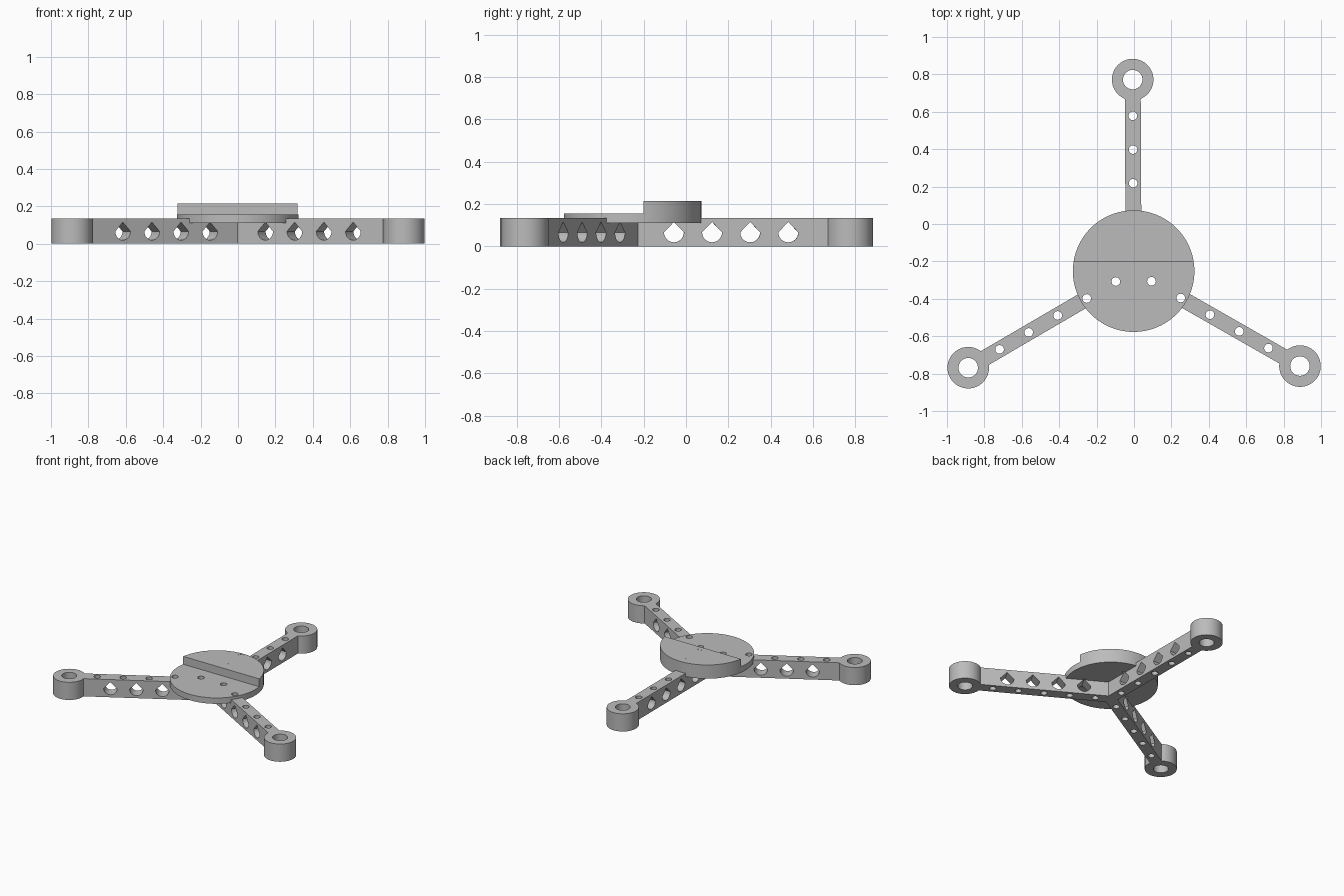
import bpy, bmesh, math
from mathutils import Matrix, Vector

old = bpy.data.objects.get("Cube")
if old:
    bpy.data.objects.remove(old, do_unlink=True)

HUB = Matrix.Translation((-0.002, -0.252, 0))
ANGLES = [math.radians(90.28 + 120 * i) for i in range(3)]
REACH, HEIGHT, HALF_WIDTH = 1.024, 0.135, 0.0425

grey = bpy.data.materials.new("plain_grey")
grey.use_nodes = True
colour = (0.5, 0.5, 0.5, 1)
grey.diffuse_color = colour
grey.node_tree.nodes["Principled BSDF"].inputs["Base Color"].default_value = colour


def circle(radius, sides, centre=(0, 0)):
    return [(centre[0] + radius * math.cos(math.tau * i / sides),
             centre[1] + radius * math.sin(math.tau * i / sides)) for i in range(sides)]


def prism(bm, outline, low, high, matrix):
    """Extrude a flat outline from low to high, then place it."""
    base = [bm.verts.new((x, y, low)) for x, y in outline]
    top = [bm.verts.new((x, y, high)) for x, y in outline]
    bm.faces.new(base[::-1])
    bm.faces.new(top)
    for i in range(len(base)):
        j = (i + 1) % len(base)
        bm.faces.new((base[i], base[j], top[j], top[i]))
    bmesh.ops.transform(bm, matrix=matrix, verts=base + top)


def make(name, bm):
    bmesh.ops.recalc_face_normals(bm, faces=bm.faces)
    mesh = bpy.data.meshes.new(name)
    bm.to_mesh(mesh)
    bm.free()
    mesh.materials.append(grey)
    obj = bpy.data.objects.new(name, mesh)
    bpy.context.collection.objects.link(obj)
    return obj


def solid(name, outline, low, high, matrix):
    bm = bmesh.new()
    prism(bm, outline, low, high, matrix)
    return make(name, bm)


def boolean(obj, other, operation, keep=False):
    mod = obj.modifiers.new(operation.lower(), 'BOOLEAN')
    mod.operation, mod.solver, mod.object = operation, 'EXACT', other
    bpy.context.view_layer.objects.active = obj
    bpy.ops.object.modifier_apply(modifier=mod.name)
    if not keep:
        bpy.data.objects.remove(other, do_unlink=True)


def rectangle(x0, x1, y0, y1):
    return [(x0, y0), (x1, y0), (x1, y1), (x0, y1)]


# Three arms with end rings, fused into one frame
frame = None
for angle in ANGLES:
    place = HUB @ Matrix.Rotation(angle, 4, 'Z')
    arm = solid("arm", rectangle(0, REACH, -HALF_WIDTH, HALF_WIDTH), 0, HEIGHT, place)
    ring = solid("end_ring", circle(0.111, 64, (REACH, 0)), 0, HEIGHT, place)
    boolean(arm, ring, 'UNION')
    if frame:
        boolean(frame, arm, 'UNION')
    else:
        frame = arm
frame.name = "three_arm_frame"

# Round mounting plate with a lower front step
plate = solid("mounting_plate", circle(0.325, 96), 0.11, 0.215, HUB)
step = solid("step_cutter", rectangle(-1, 1, -1, -0.2), 0.155, 0.4, Matrix())
boolean(plate, step, 'DIFFERENCE')

# Cutters: ring bores, vertical screw holes and sideways teardrop holes
bm = bmesh.new()
R = 0.047
teardrop = [(R * math.cos(a), R * math.sin(a))
            for a in (math.pi * (1 + i / 16) for i in range(17))] + [(0, R * 1.05)]
sideways = Matrix.Rotation(math.pi / 2, 4, 'X')
for angle in ANGLES:
    place = HUB @ Matrix.Rotation(angle, 4, 'Z')
    prism(bm, circle(0.052, 40, (REACH, 0)), -0.1, 0.4, place)
    for i in range(5):
        prism(bm, circle(0.023, 24, (0.11 + 0.18 * i, 0)), -0.1, 0.4, place)
    for i in range(4):
        spot = Matrix.Translation((0.195 + 0.18 * i, 0, 0.066))
        prism(bm, teardrop, -0.06, 0.06, place @ spot @ sideways)
holes = make("hole_cutters", bm)
holes.hide_render = True
boolean(frame, holes, 'DIFFERENCE', keep=True)
boolean(plate, holes, 'DIFFERENCE')

# Thin lids closing the two screw holes under the raised half
bm = bmesh.new()
for i in range(2):
    prism(bm, circle(0.0235, 24, (0.11 + 0.18 * i, 0)), 0.211, 0.2142,
          HUB @ Matrix.Rotation(ANGLES[0], 4, 'Z'))
lids = make("hole_lids", bm)

# Smooth round walls, sharp edges
bpy.ops.object.select_all(action='DESELECT')
for obj in (frame, plate, lids):
    obj.select_set(True)
bpy.context.view_layer.objects.active = frame
bpy.ops.object.shade_smooth_by_angle(angle=math.radians(30))
